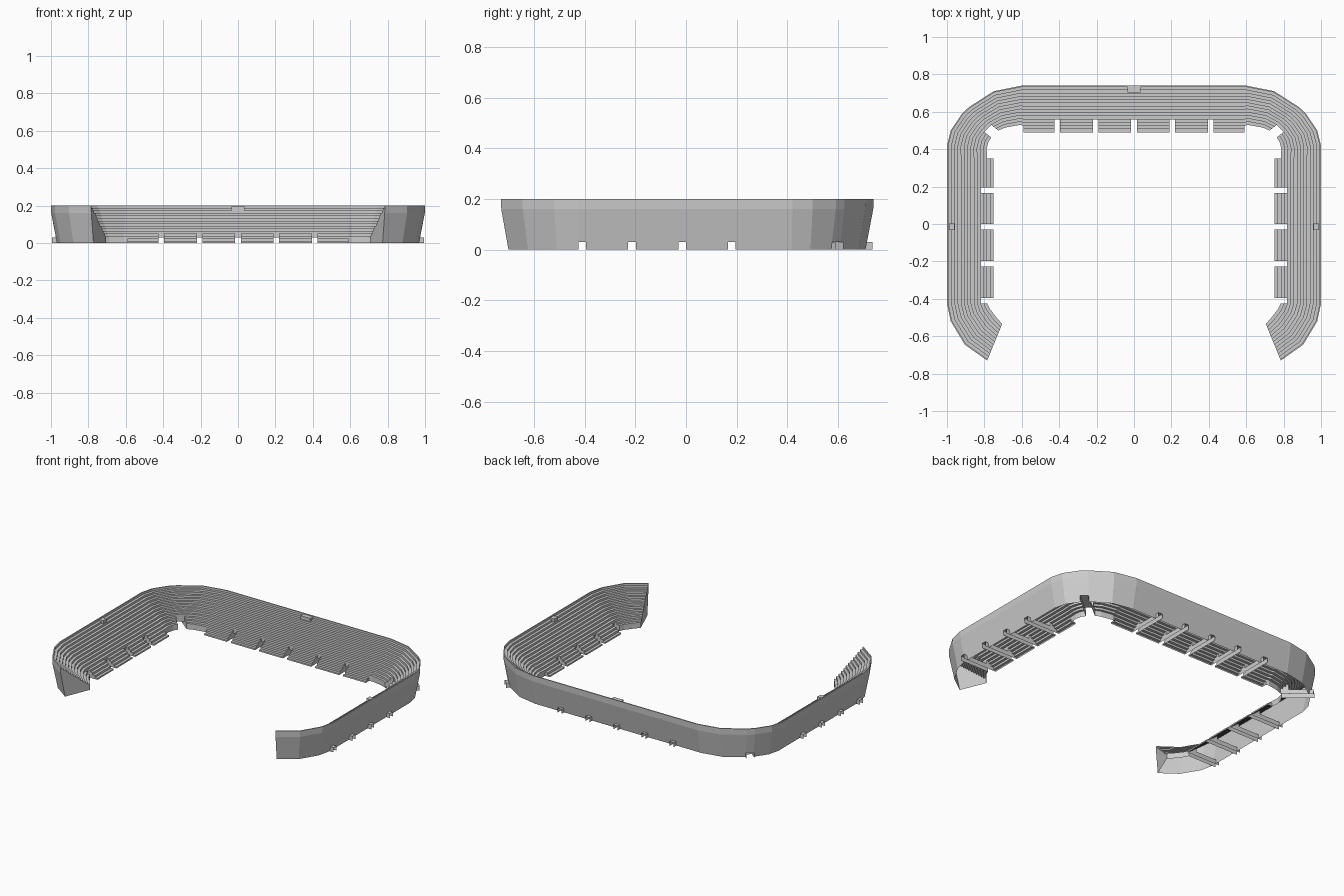
import bpy
from mathutils import Vector

if "Cube" in bpy.data.objects:
    bpy.data.objects.remove(bpy.data.objects["Cube"])

N = 14            # seating rows
DOOR = 0.03       # tunnel height
T = [0.97 * k / N for k in range(N + 1)] + [1.0]
Z = [0.01 + 0.19 * k / N for k in range(N + 1)]


def recessed(i, o):
    """Extend a recessed inner point back to the full depth of the stand."""
    i, o = Vector(i), Vector(o)
    return i - (o - i) * T[2] / (1 - T[2]), o


def at(st, t, z):
    p = st[0].lerp(st[1], t)
    return (p.x, p.y, z)


def make(name, faces):
    verts = [v for f in faces for v in f]
    idx, n = [], 0
    for f in faces:
        idx.append(range(n, n + len(f)))
        n += len(f)
    me = bpy.data.meshes.new(name)
    me.from_pydata(verts, [], [list(i) for i in idx])
    me.validate()
    ob = bpy.data.objects.new(name, me)
    bpy.context.collection.objects.link(ob)
    return ob


def profile(k0, door):
    """Stepped section: front wall, rows, rim, leaning outer wall."""
    base = DOOR if door else 0.0
    pts = [(T[k0], base)]
    for k in range(k0, N + 1):
        pts += [(T[k], Z[k]), (T[k + 1], Z[k])]
    pts += [(0.995, 0.16), (0.87 + 0.125 * base / 0.16, base)]
    return pts


# Stations on the right half: (inner, outer), first row of the segment after, doorway?
half = []


def add(st, k, door=False):
    half.append(((Vector(st[0]), Vector(st[1])), k, door))


# front curved end
for i, o in [((.705, -.535), (.785, -.73)), ((.735, -.5), (.905, -.645)),
             ((.77, -.455), (.98, -.52))]:
    add(recessed(i, o), 2)
# straight side with doorways
for y in (-.41, -.213, -.015, .18):
    add(((.75, y - .015), (1, y - .015)), 4, True)
    add(((.75, y + .015), (1, y + .015)), 0)
# rounded back corner with diagonal doorway
add(((.75, .35), (1, .35)), 2)
add(recessed((.788, .40), (1, .42)), 2)
add(recessed((.778, .44), (.98, .50)), 2)
add(recessed((.763, .462), (.918, .592)), 5, True)
add(recessed((.725, .50), (.882, .625)), 2)
add(recessed((.69, .515), (.75, .71)), 2)
add(recessed((.61, .53), (.60, .74)), 2)
# straight back with doorways
add(((.59, .49), (.59, .74)), 0)
for x in (.41, .205):
    add(((x + .015, .49), (x + .015, .74)), 4, True)
    add(((x - .015, .49), (x - .015, .74)), 0)
add(((.015, .49), (.015, .74)), 4, True)

# mirror the stations to complete the U
stations = [h[0] for h in half]
segs = [h[1:] for h in half]
stations += [tuple(Vector((-p.x, p.y)) for p in s) for s in reversed(stations)]
segs += list(reversed(segs[:-1]))

stand, tunnels = [], []
for j, (k0, door) in enumerate(segs):
    a, b = stations[j], stations[j + 1]
    pr = profile(k0, door)
    for p, q in zip(pr, pr[1:]):
        stand.append([at(a, *p), at(a, *q), at(b, *q), at(b, *p)])
    # cheeks where the first row changes
    if j:
        kp = segs[j - 1][0]
        for k in range(min(kp, k0), max(kp, k0)):
            f = [at(a, T[k], 0), at(a, T[k + 1], 0), at(a, T[k + 1], Z[k]), at(a, T[k], Z[k])]
            stand.append(f if kp > k0 else f[::-1])
    # doorway tunnel through the stand
    if door:
        t0, t1 = T[k0], 0.98
        tunnels.append([at(a, t0, DOOR), at(a, t1, DOOR), at(b, t1, DOOR), at(b, t0, DOOR)])
        for s, flip in ((a, False), (b, True)):
            f = [at(s, t0, 0), at(s, t1, 0), at(s, t1, DOOR), at(s, t0, DOOR)]
            tunnels.append(f[::-1] if flip else f)

# end walls
end = profile(2, False)
stand.append([at(stations[0], *p) for p in end][::-1])
stand.append([at(stations[-1], *p) for p in end])

make("seating_stand", stand)
make("entrance_tunnels", tunnels)


# small booths on the upper rows
def booth(name, loc, size):
    bpy.ops.mesh.primitive_cube_add(size=1, location=loc)
    ob = bpy.context.object
    ob.name = name
    ob.scale = size


booth("back_booth", (0, .718, .185), (.07, .03, .022))
for s, n in ((1, "right_booth"), (-1, "left_booth")):
    booth(n, (s * .975, -.015, .185), (.03, .035, .022))
